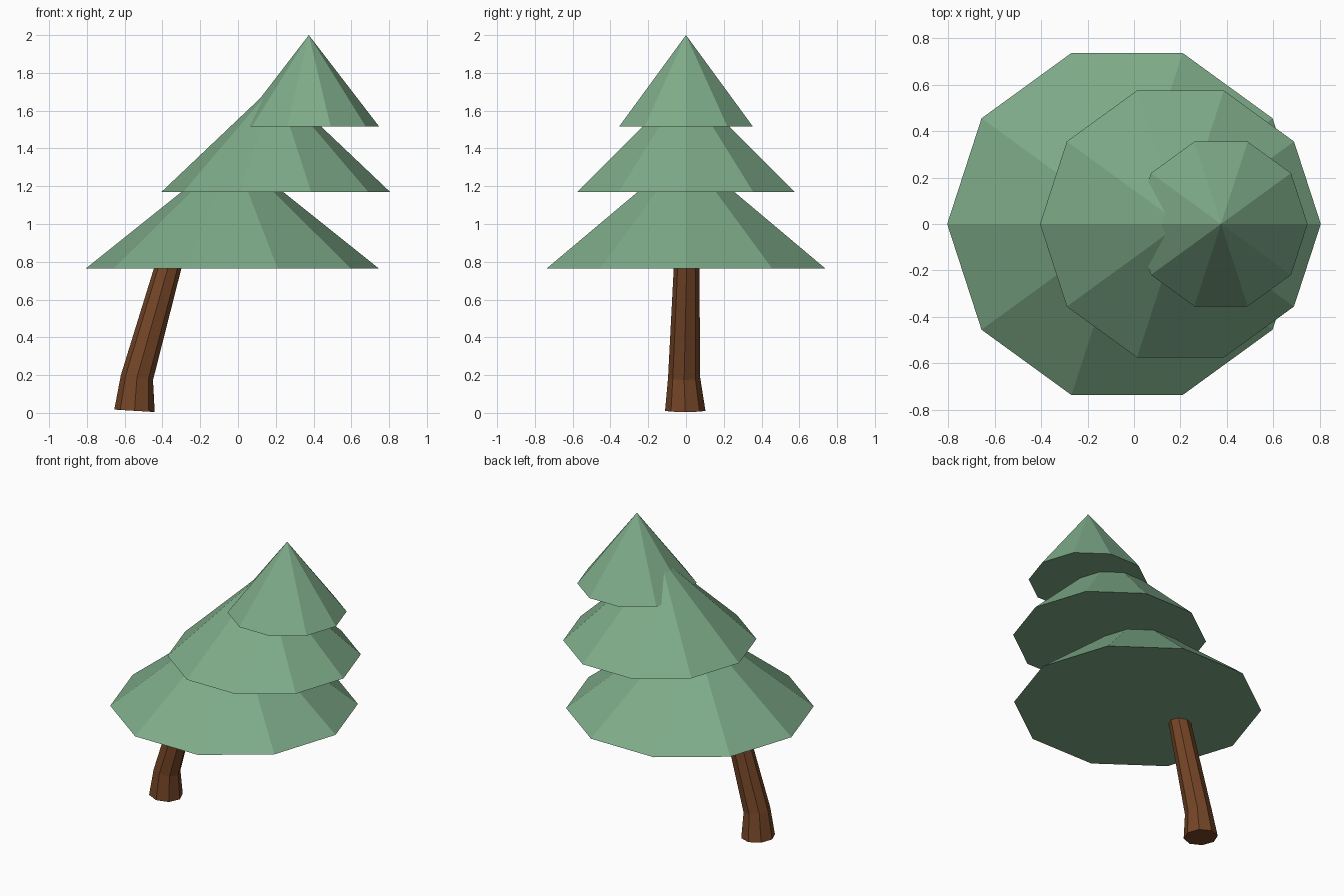
import bpy, bmesh
from math import cos, sin, tau

cube = bpy.data.objects.get("Cube")
if cube:
    bpy.data.objects.remove(cube, do_unlink=True)


def material(name, rgb):
    m = bpy.data.materials.new(name)
    m.use_nodes = True
    m.diffuse_color = (*rgb, 1)
    m.node_tree.nodes["Principled BSDF"].inputs["Base Color"].default_value = (*rgb, 1)
    return m


green = material("needle green", (0.21, 0.41, 0.25))
brown = material("bark brown", (0.175, 0.06, 0.02))


def finish(name, bm, mat):
    bmesh.ops.recalc_face_normals(bm, faces=bm.faces)
    mesh = bpy.data.meshes.new(name)
    bm.to_mesh(mesh)
    bm.free()
    mesh.materials.append(mat)
    obj = bpy.data.objects.new(name, mesh)
    bpy.context.collection.objects.link(obj)


def ring(bm, x, y, z, r, sides, tilt=0.0):
    """A polygon of vertices that dips towards +x by the tilt."""
    angles = [tau * i / sides for i in range(sides)]
    return [bm.verts.new((x + r * cos(a), y + r * sin(a), z - tilt * r * cos(a)))
            for a in angles]


# Foliage: three ten-sided cones, each shifted along the lean
for name, x, z, radius, height in (
        ("lower_foliage", -0.03, 0.765, 0.775, 0.62),
        ("middle_foliage", 0.2, 1.17, 0.605, 0.574),
        ("top_foliage", 0.375, 1.515, 0.373, 0.485)):
    bm = bmesh.new()
    base = ring(bm, x, 0, z, radius, 10)
    tip = bm.verts.new((x, 0, z + height))
    bm.faces.new(base)
    for a, b in zip(base, base[1:] + base[:1]):
        bm.faces.new((a, b, tip))
    finish(name, bm, green)

# Trunk: bent eight-sided tube, flared at the foot, running into the foliage
bm = bmesh.new()
rings = [ring(bm, x, y, z, r, 8, tilt) for x, y, z, r, tilt in (
    (-0.548, -0.004, 0.011, 0.107, 0.06),
    (-0.535, -0.01, 0.187, 0.085, 0.16),
    (-0.372, 0.003, 0.765, 0.068, 0.25),
    (-0.32, 0.005, 0.95, 0.062, 0.25))]
for low, high in zip(rings, rings[1:]):
    for i in range(8):
        j = (i + 1) % 8
        bm.faces.new((low[i], low[j], high[j], high[i]))
bm.faces.new(rings[0])
bm.faces.new(rings[-1])
finish("trunk", bm, brown)
